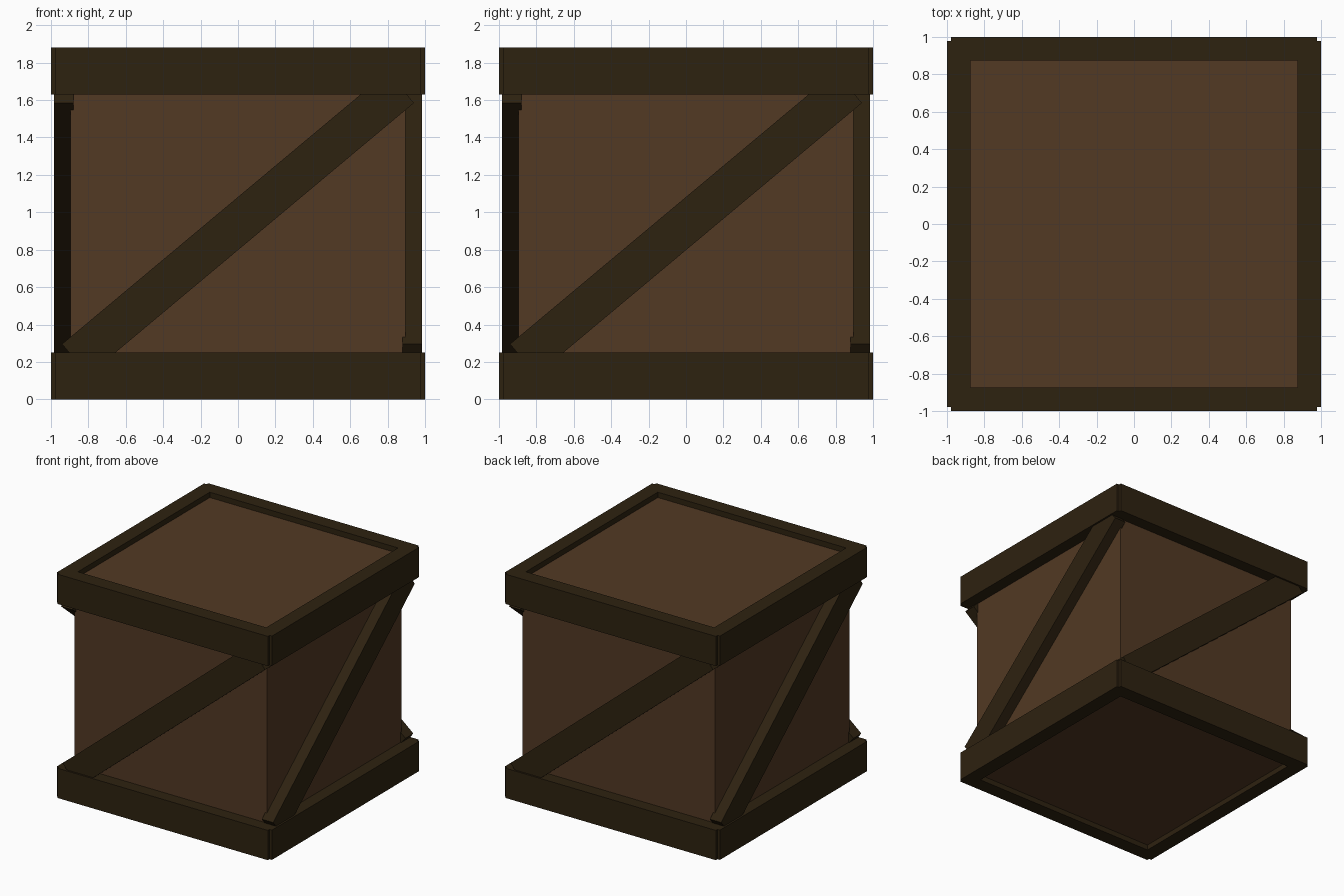
import bpy
import math
from mathutils import Matrix, Vector

cube = bpy.data.objects.get("Cube")
if cube:
    bpy.data.objects.remove(cube, do_unlink=True)


def make_material(name, rgb):
    mat = bpy.data.materials.new(name)
    mat.use_nodes = True
    mat.diffuse_color = (*rgb, 1)
    mat.node_tree.nodes["Principled BSDF"].inputs["Base Color"].default_value = (*rgb, 1)
    return mat


panel_wood = make_material("panel wood brown", (0.084, 0.041, 0.017))
frame_wood = make_material("frame wood dark brown", (0.027, 0.016, 0.0052))


def box(name, size, centre, mat, tilt=0.0, turn=0.0):
    """Box tilted about its own y axis, then turned about the crate's z axis."""
    bpy.ops.mesh.primitive_cube_add(size=1)
    obj = bpy.context.object
    obj.name = name
    obj.data.transform(
        Matrix.Rotation(turn, 4, 'Z')
        @ Matrix.Translation(Vector(centre))
        @ Matrix.Rotation(-tilt, 4, 'Y')
        @ Matrix.Diagonal((*size, 1)))
    obj.data.materials.append(mat)
    return obj


HEIGHT = 1.88
MID = HEIGHT / 2
RAIL_HEIGHT = 0.25
RAIL_DEPTH = 0.125

# Inner crate body, slightly recessed below the rims
box("crate_body", (1.79, 1.79, 1.79), (0, 0, MID), panel_wood)

# Each side has a top rail, a bottom rail and a diagonal brace
for i, side in enumerate(("front", "left", "back", "right")):
    turn = i * math.pi / 2
    rail_y = -1 + RAIL_DEPTH / 2
    for level, z in (("bottom", RAIL_HEIGHT / 2), ("top", HEIGHT - RAIL_HEIGHT / 2)):
        box(f"{side}_{level}_rail", (1.955, RAIL_DEPTH, RAIL_HEIGHT),
            (0, rail_y, z), frame_wood, turn=turn)
    box(f"{side}_diagonal_brace", (2.27, 0.105, 0.218), (0, -0.9325, MID),
        frame_wood, tilt=math.radians(39.9), turn=turn)
